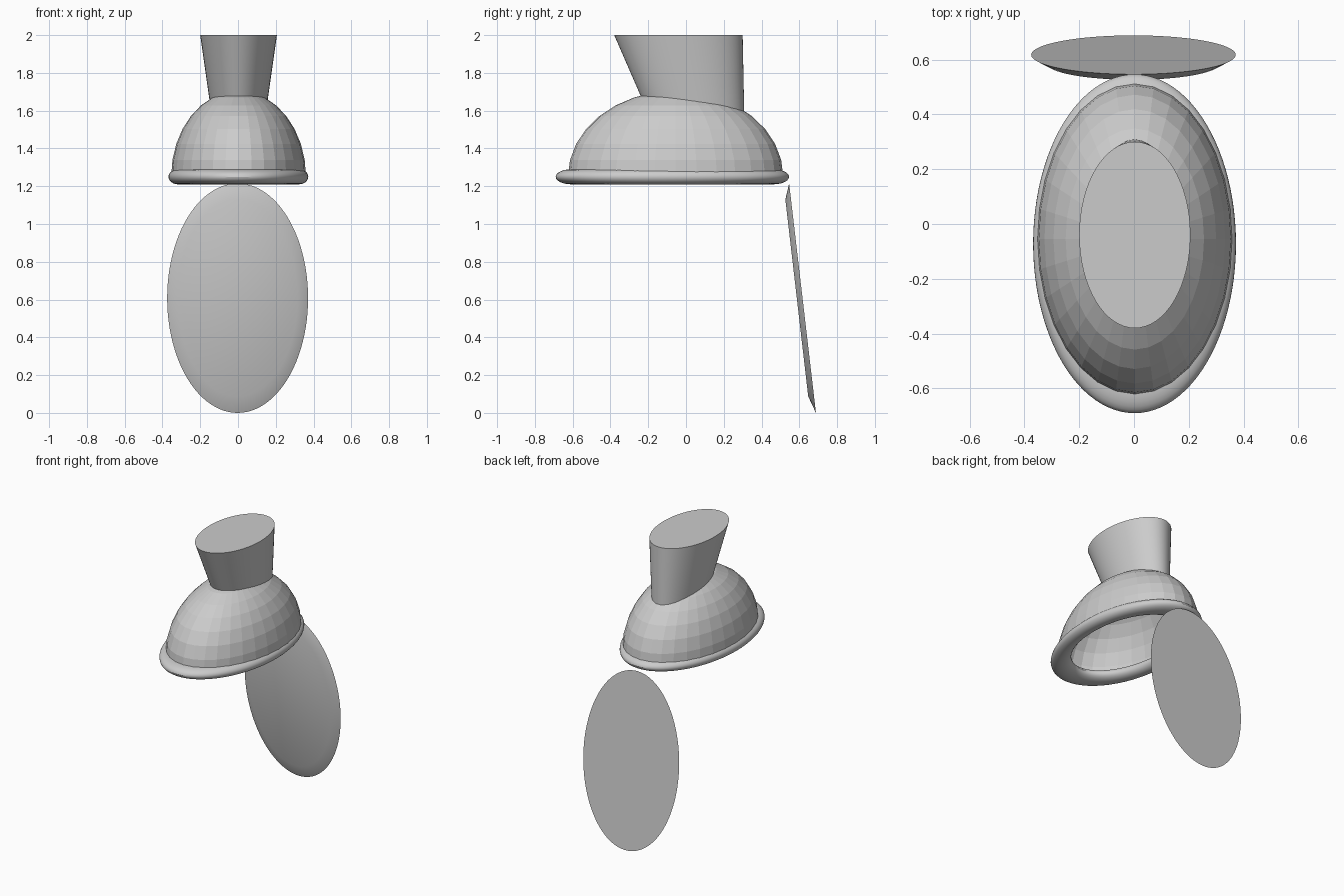
import bpy, bmesh, math
from mathutils import Vector

if "Cube" in bpy.data.objects:
    bpy.data.objects.remove(bpy.data.objects["Cube"])

BC = Vector((0.003, -0.055, 1.25))   # bowl centre
BR = Vector((0.357, 0.57, 0.455))    # bowl radii


def finish(name, bm, smooth=True):
    bmesh.ops.recalc_face_normals(bm, faces=bm.faces[:])
    me = bpy.data.meshes.new(name)
    bm.to_mesh(me)
    bm.free()
    ob = bpy.data.objects.new(name, me)
    bpy.context.collection.objects.link(ob)
    if smooth:
        bpy.ops.object.select_all(action='DESELECT')
        ob.select_set(True)
        bpy.context.view_layer.objects.active = ob
        bpy.ops.object.shade_smooth_by_angle(angle=math.radians(30))
    return ob


def bridge(bm, a, b):
    n = len(a)
    for i in range(n):
        j = (i + 1) % n
        bm.faces.new((a[i], a[j], b[j], b[i]))


def angles(n):
    return [2 * math.pi * i / n for i in range(n)]


# bowl: faceted, open half ellipsoid
bm = bmesh.new()
bmesh.ops.create_uvsphere(bm, u_segments=32, v_segments=16, radius=1)
bmesh.ops.delete(bm, geom=[v for v in bm.verts if v.co.z < -0.01], context='VERTS')
for v in bm.verts:
    v.co = Vector([v.co[i] * BR[i] for i in range(3)]) + BC
finish("bowl", bm, smooth=False)

# seat: stretched ring around the bowl opening
bm = bmesh.new()
rings = []
for a in angles(96):
    ring = []
    for t in angles(24):
        r = 0.32 + 0.05 * math.cos(t)
        ring.append(bm.verts.new((0.002 + r * math.cos(a),
                                  -0.072 + 1.67 * r * math.sin(a),
                                  1.25 + 0.04 * math.sin(t))))
    rings.append(ring)
for i in range(len(rings)):
    bridge(bm, rings[i], rings[(i + 1) % len(rings)])
finish("seat", bm)


# pedestal: leaning oval cone, trimmed where it meets the bowl
def inside(p):
    return sum(((p[i] - BC[i]) / BR[i]) ** 2 for i in range(3)) < 0.96


bm = bmesh.new()
top, low = [], []
for a in angles(64):
    c, s = math.cos(a), math.sin(a)
    p = Vector((0.003 + 0.203 * c, -0.04 + 0.34 * s, 2.0))
    q = Vector((0.003 + 0.146 * c, 0.051 + 0.257 * s, 1.6))
    lo, hi = 0.0, 1.3
    for _ in range(25):
        mid = (lo + hi) / 2
        if inside(p.lerp(q, mid)):
            hi = mid
        else:
            lo = mid
    top.append(bm.verts.new(p))
    low.append(bm.verts.new(p.lerp(q, hi)))
bridge(bm, top, low)
bm.faces.new(top)
finish("pedestal", bm)

# lid: thin tilted oval with a bevelled front face
bm = bmesh.new()


def oval(rx, upper, lower):
    u, l = Vector((-0.002, *upper)), Vector((-0.002, *lower))
    mid, half = (u + l) / 2, (u - l) / 2
    return [bm.verts.new(mid + half * math.sin(a) + Vector((rx * math.cos(a), 0, 0)))
            for a in angles(96)]


back = oval(0.373, (0.546, 1.215), (0.688, 0.0))
front = oval(0.318, (0.526, 1.13), (0.647, 0.087))
bridge(bm, back, front)
bm.faces.new(back)
bm.faces.new(front)
finish("lid", bm)
